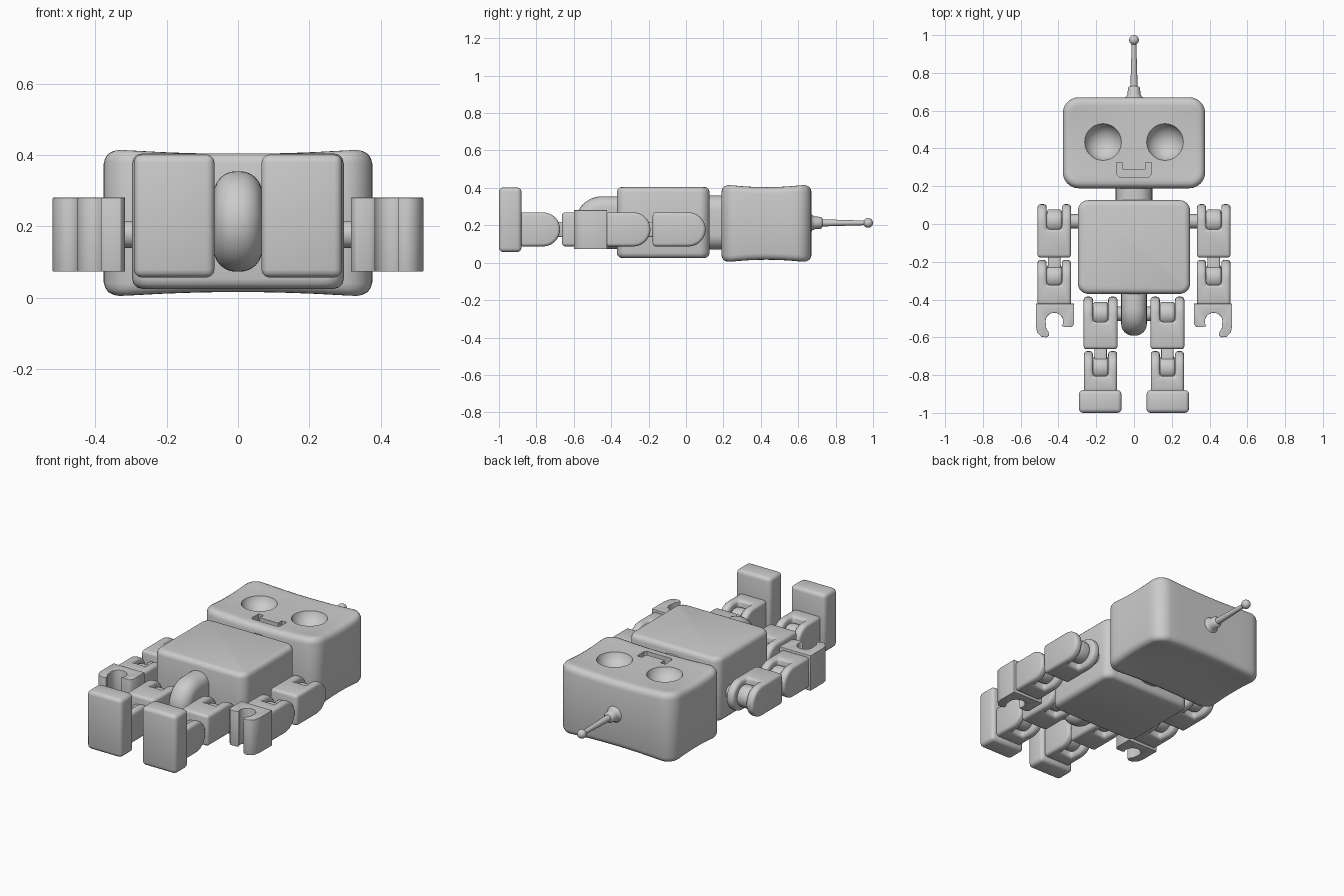
import bpy, bmesh
from math import sin, cos, pi, radians
from mathutils import Matrix

if "Cube" in bpy.data.objects:
    bpy.data.objects.remove(bpy.data.objects["Cube"])

cutters = []


def finish(name, bm, bevel=0, mirror=False, cutter=None, segs=3):
    bmesh.ops.recalc_face_normals(bm, faces=bm.faces)
    me = bpy.data.meshes.new(name)
    bm.to_mesh(me)
    bm.free()
    ob = bpy.data.objects.new(name, me)
    bpy.context.collection.objects.link(ob)
    if cutter:
        m = ob.modifiers.new("cut", 'BOOLEAN')
        m.object, m.solver = cutter, 'EXACT'
    if bevel:
        m = ob.modifiers.new("bevel", 'BEVEL')
        m.width, m.segments = bevel, segs
        m.limit_method, m.angle_limit = 'ANGLE', radians(40)
    if mirror:
        m = ob.modifiers.new("mirror", 'MIRROR')
        m.use_mirror_merge = False
    return ob


def prism(name, pts, axis, lo, hi, **kw):
    """Extrude a 2D profile: (y, z) along x, (x, z) along y or (x, y) along z."""
    bm = bmesh.new()
    place = {'x': lambda a, b, c: (c, a, b), 'y': lambda a, b, c: (a, c, b),
             'z': lambda a, b, c: (a, b, c)}[axis]
    lows = [bm.verts.new(place(a, b, lo)) for a, b in pts]
    highs = [bm.verts.new(place(a, b, hi)) for a, b in pts]
    n = len(pts)
    bm.faces.new(lows)
    bm.faces.new(highs)
    for i in range(n):
        j = (i + 1) % n
        bm.faces.new((lows[i], lows[j], highs[j], highs[i]))
    return finish(name, bm, **kw)


def box(name, x, y, z, **kw):
    return prism(name, [(x[0], y[0]), (x[1], y[0]), (x[1], y[1]), (x[0], y[1])],
                 'z', z[0], z[1], **kw)


def cyl_x(name, x0, x1, y, z, r, **kw):
    return prism(name, arc(y, z, r, 0, 360, 32)[:-1], 'x', x0, x1, **kw)


def arc(cx, cy, r, a0, a1, n):
    return [(cx + r * cos(radians(a0 + (a1 - a0) * i / n)),
             cy + r * sin(radians(a0 + (a1 - a0) * i / n))) for i in range(n + 1)]


def sphere(bm, loc, r):
    bmesh.ops.create_uvsphere(bm, u_segments=40, v_segments=20, radius=r,
                              matrix=Matrix.Translation(loc))


def as_cutter(ob):
    ob.hide_render = True
    cutters.append(ob)
    return ob


def round_rect(hx, hy, r, side=8):
    """Rounded rectangle with extra points along its straight sides."""
    pts = []
    corners = [(1, 1, 0), (-1, 1, 90), (-1, -1, 180), (1, -1, 270)]
    for sx, sy, a in corners:
        pts += arc(sx * (hx - r), sy * (hy - r), r, a, a + 90, 6)
    out = []
    for i, p in enumerate(pts):
        out.append(p)
        if i % 7 == 6:
            q = pts[(i + 1) % len(pts)]
            out += [(p[0] + (q[0] - p[0]) * k / side, p[1] + (q[1] - p[1]) * k / side)
                    for k in range(1, side)]
    return out


# Head: stacked rounded rectangles, faces dished so the corners stand proud
HX, HY, HC = 0.377, 0.241, 0.43
edge = [(0, .035), (.004, .02), (.012, .008), (.026, .001), (.045, .0),
        (.08, .001), (.13, .002), (.2, .002)]
rings = [(d, .004 + h, -1) for d, h in reversed(edge)] + [(d, .416 - h, 1) for d, h in edge]
bm = bmesh.new()
loops = []
for d, z, s in rings:
    loop = []
    for x, y in round_rect(HX - d, HY - d, max(.085 - d, .015)):
        dip = .012 * (1 - min(1, abs(x) / .33) ** 2 * min(1, abs(y) / .2) ** 2)
        loop.append(bm.verts.new((x, y + HC, z - s * dip)))
    loops.append(loop)
for a, b in zip(loops, loops[1:]):
    for i in range(len(a)):
        j = (i + 1) % len(a)
        bm.faces.new((a[i], a[j], b[j], b[i]))
bm.faces.new(loops[0])
bm.faces.new(loops[-1])
head = finish("head", bm)

# Eye sockets and mouth groove
bm = bmesh.new()
for s in (-1, 1):
    sphere(bm, (s * .164, .434, .433), .102)
eyes = as_cutter(finish("eye_cutter", bm))
mouth = as_cutter(prism("mouth_cutter", [
    (-.08, .25), (.08, .25), (.092, .262), (.092, .325), (.06, .325), (.06, .288),
    (-.06, .288), (-.06, .325), (-.092, .325), (-.092, .262)], 'z', .365, .5))
for c in (eyes, mouth):
    m = head.modifiers.new("cut", 'BOOLEAN')
    m.operation, m.object, m.solver = 'DIFFERENCE', c, 'EXACT'

# Antenna turned around the y axis, with ball tip
bm = bmesh.new()
prof = [(0, .64), (.055, .64), (.052, .667), (.04, .676), (.034, .69), (.032, .72),
        (.027, .727), (.019, .73), (.012, .96), (0, .96)]
vs = [bm.verts.new((r, y, .213)) for r, y in prof]
es = [bm.edges.new(p) for p in zip(vs, vs[1:])]
bmesh.ops.spin(bm, geom=vs + es, cent=(0, 0, .213), axis=(0, 1, 0), angle=2 * pi, steps=24)
bmesh.ops.remove_doubles(bm, verts=bm.verts, dist=1e-5)
finish("antenna", bm)
bm = bmesh.new()
sphere(bm, (0, .974, .213), .026)
finish("antenna_ball", bm)

# Neck
neck = [(x, z + .215) for x, z in round_rect(.097, .145, .08, 2)]
prism("neck", neck, 'y', .1, .21)

# Torso
body = [(x, y - .122) for x, y in round_rect(.297, .248, .055, 1)]
prism("torso", body, 'z', .025, .405, bevel=.028)

# Pelvis: thick disc with fully rounded rim
prism("pelvis", [(-.28, .073)] + [(-.28, .355)] + arc(-.45, .214, .141, 90, 270, 24),
      'x', -.068, .068, bevel=.062, segs=6)

# Limb segments: rounded fork end around a barrel joint
ZC, R = .178, .091


def limb(name, cx, top, bottom, half):
    yc = top - R
    slot = as_cutter(box(name + "_slot", (cx - .04, cx + .04), (yc - .042, top + .1), (0, .4)))
    prof = arc(yc, ZC, R, -90, 90, 14) + [(bottom, ZC + R), (bottom, ZC - R)]
    prism(name, prof, 'x', cx - half, cx + half, bevel=.017, mirror=True, cutter=slot)
    cyl_x(name + "_barrel", cx - .04, cx + .04, yc, ZC, .064, bevel=.014, mirror=True)
    return yc


def tongue(name, cx, y0, y1):
    box(name, (cx - .033, cx + .033), (y0, y1), (ZC - .04, ZC + .04),
        bevel=.008, mirror=True)


AX, LX = .422, .177
shoulder = limb("upper_arm", AX, .105, -.178, .089)
elbow = limb("forearm", AX, -.19, -.43, .089)
hip = limb("thigh", LX, -.385, -.663, .09)
knee = limb("shin", LX, -.673, -.89, .088)
tongue("elbow_link", AX, elbow, -.165)
tongue("knee_link", LX, knee, -.65)
cyl_x("shoulder_axle", .27, AX, shoulder, ZC, .038, mirror=True)
cyl_x("hip_axle", .04, LX, hip, ZC, .038, mirror=True)

# Gripper hands
grip = [(.317, -.422), (.317, -.53), (.33, -.546), (.37, -.546), (.386, -.538)]
grip += arc(.422, -.517, .047, 205, -20, 12)
grip += [(.464, -.555), (.45, -.575), (.45, -.592), (.465, -.6), (.49, -.597),
         (.512, -.575), (.52, -.54), (.52, -.422)]
prism("hand", grip, 'z', .073, .281, bevel=.013, mirror=True)

# Feet
box("foot", (.066, .292), (-1, -.88), (.057, .402), bevel=.022, mirror=True)

# Apply modifiers, drop cutters, smooth shading with sharp edges kept
bpy.ops.object.select_all(action='SELECT')
bpy.context.view_layer.objects.active = head
bpy.ops.object.convert(target='MESH')
for c in cutters:
    bpy.data.objects.remove(c, do_unlink=True)
bpy.ops.object.select_all(action='SELECT')
bpy.context.view_layer.objects.active = head
bpy.ops.object.shade_smooth_by_angle(angle=radians(38))
